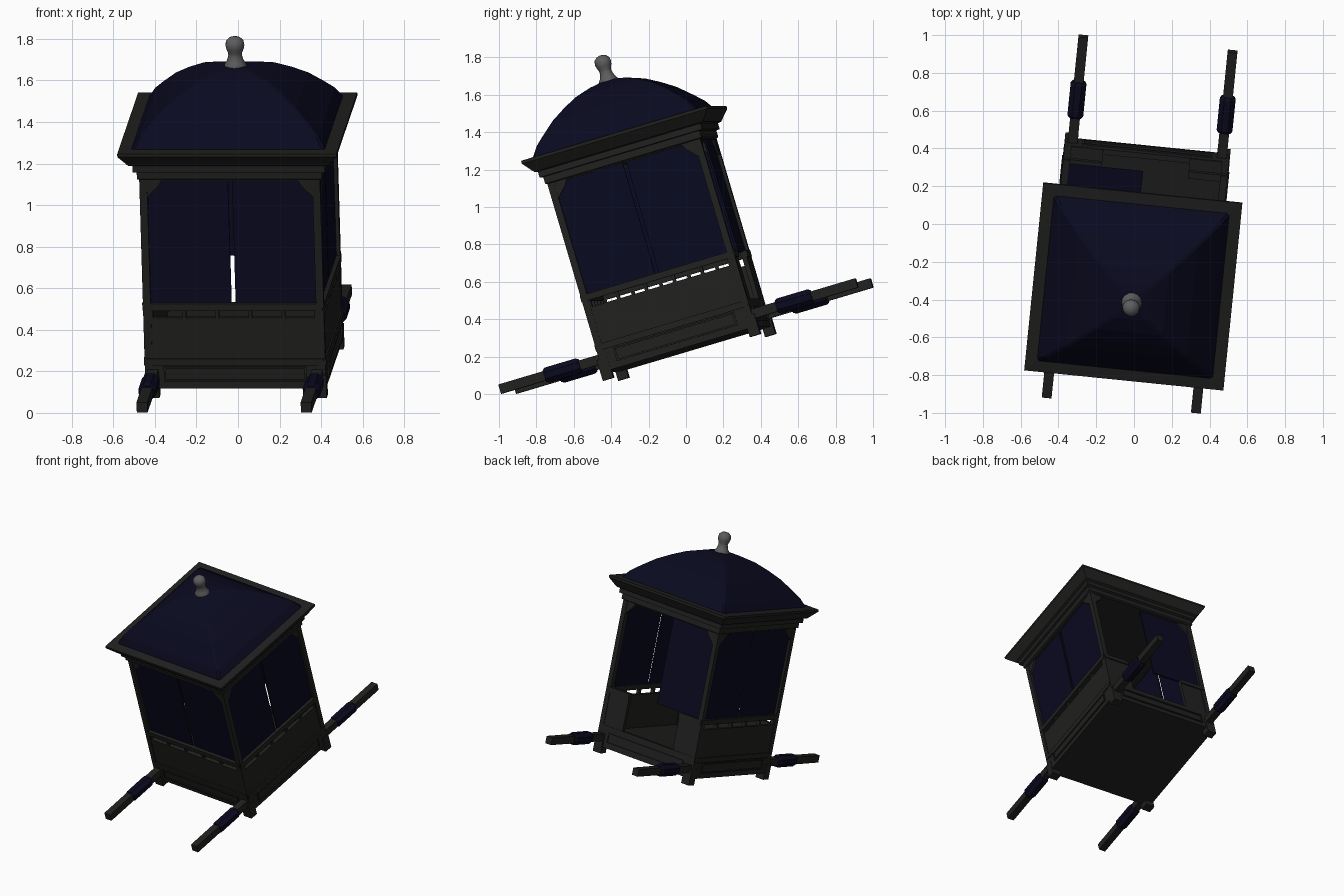
import bpy, bmesh, math
from mathutils import Matrix, Vector

if "Cube" in bpy.data.objects:
    bpy.data.objects.remove(bpy.data.objects["Cube"])

# whole chair is tipped forward and turned slightly
TILT = (Matrix.Translation((0.03, 0, 0.31)) @ Matrix.Rotation(math.radians(-5.8), 4, 'Z')
        @ Matrix.Rotation(math.radians(16.5), 4, 'X'))
# the cabin is a little shallower than wide
CABIN = TILT @ Matrix.Translation((0, -0.013, 0)) @ Matrix.Diagonal((1, 0.98, 1, 1))


def material(name, rgb):
    m = bpy.data.materials.new(name)
    m.diffuse_color = (*rgb, 1)
    m.use_nodes = True
    m.node_tree.nodes["Principled BSDF"].inputs["Base Color"].default_value = m.diffuse_color
    return m


WOOD = material("dark grey wood", (0.0145, 0.0145, 0.014))
CLOTH = material("navy cloth", (0.003, 0.003, 0.0145))
METAL = material("grey metal", (0.11, 0.11, 0.11))


def finish(name, bm, mat, mx=CABIN, smooth=False):
    bmesh.ops.recalc_face_normals(bm, faces=bm.faces)
    bm.transform(mx)
    me = bpy.data.meshes.new(name)
    bm.to_mesh(me)
    bm.free()
    me.materials.append(mat)
    ob = bpy.data.objects.new(name, me)
    bpy.context.collection.objects.link(ob)
    if smooth:
        bpy.context.view_layer.objects.active = ob
        ob.select_set(True)
        bpy.ops.object.shade_smooth_by_angle(angle=math.radians(50))
        ob.select_set(False)
    return ob


def box(bm, x, y, z, mx=Matrix()):
    """box from (min, max) ranges"""
    c = Vector([(r[0] + r[1]) / 2 for r in (x, y, z)])
    s = [abs(r[1] - r[0]) for r in (x, y, z)]
    bmesh.ops.create_cube(bm, size=1, matrix=mx @ Matrix.Translation(c) @ Matrix.Diagonal((*s, 1)))


def prism(bm, pts, y0, y1, mx):
    """outline in x/z extruded along y"""
    a, b = [[bm.verts.new(mx @ Vector((x, y, z))) for x, z in pts] for y in (y0, y1)]
    bm.faces.new(a)
    bm.faces.new(b[::-1])
    n = len(pts)
    for i in range(n):
        bm.faces.new((a[i], a[(i + 1) % n], b[(i + 1) % n], b[i]))


def loft(bm, rings):
    """skin a stack of rings and cap both ends"""
    vs = [[bm.verts.new(p) for p in r] for r in rings]
    for a, b in zip(vs, vs[1:]):
        n = len(a)
        for i in range(n):
            bm.faces.new((a[i], a[(i + 1) % n], b[(i + 1) % n], b[i]))
    bm.faces.new(vs[0])
    bm.faces.new(vs[-1])


def square(h, z, c=0.0):
    """square ring, corners cut by c when given"""
    out = []
    for sx, sy in ((1, 1), (-1, 1), (-1, -1), (1, -1)):
        if not c:
            out.append((sx * h, sy * h, z))
        else:
            p = [(sx * h, sy * (h - c), z), (sx * (h - c), sy * h, z)]
            out += p if sx * sy > 0 else p[::-1]
    return out


def circle(r, z, n=16):
    return [(r * math.cos(2 * math.pi * i / n), r * math.sin(2 * math.pi * i / n), z) for i in range(n)]


B = 0.437                       # body half width
TURNS = [Matrix.Rotation(math.pi / 2 * k, 4, 'Z') for k in range(4)]   # front, right, back, left

# floor and base skirt with raised panels, plus a doorstep at the back
bm = bmesh.new()
box(bm, (-B, B), (-B, B), (-0.07, 0.04))
box(bm, (-0.42, 0.42), (B - 0.03, B), (0.03, 0.085))
for t in TURNS:
    for z in ((-0.035, -0.025), (0.03, 0.04)):
        box(bm, (-0.345, 0.345), (-B - 0.008, -B + 0.01), z, t)
    for x in (-0.345, 0.335):
        box(bm, (x, x + 0.01), (-B - 0.008, -B + 0.01), (-0.035, 0.04), t)
finish("base", bm, WOOD)

# lower walls with a slotted rail; the back has a doorway
bm = bmesh.new()
for k, t in enumerate(TURNS):
    spans = [(-0.43, -0.23), (0.23, 0.43)] if k == 2 else [(-0.43, 0.43)]
    for x in spans:
        box(bm, x, (-B + 0.004, -B + 0.03), (0.03, 0.32 if k == 2 else 0.282), t)
        box(bm, x, (-B - 0.004, -B + 0.034), (0.32, 0.355), t)
        if k != 2:
            box(bm, x, (-B - 0.004, -B + 0.03), (0.045, 0.08), t)
    if k != 2:
        for x in [-0.4 + 0.16 * i for i in range(6)]:
            box(bm, (x - 0.009, x + 0.009), (-B + 0.004, -B + 0.03), (0.275, 0.33), t)
finish("lower_walls", bm, WOOD)

# corner posts, top rail and angled corner brackets
bm = bmesh.new()
for t in TURNS:
    box(bm, (-B, -B + 0.037), (-B, -B + 0.037), (0.03, 1.0), t)
    box(bm, (-B, B), (-B, -B + 0.037), (0.972, 1.0), t)
    for s in (-1, 1):
        prism(bm, [(s * 0.405, 0.885), (s * 0.405, 0.98), (s * 0.325, 0.98), (s * 0.345, 0.945)],
              -B + 0.003, -B + 0.03, t)
finish("posts", bm, WOOD)

# curtains, a pair per side and a single one at the doorway
bm = bmesh.new()
for k, t in enumerate(TURNS):
    if k != 2:
        box(bm, (-0.405, -0.01), (-B + 0.018, -B + 0.03), (0.352, 0.98), t)
    box(bm, (0.01, 0.405), (-B + 0.018, -B + 0.03), (0.352, 0.98), t)
finish("curtains", bm, CLOTH)

# stepped cornice with flared eave
bm = bmesh.new()
loft(bm, [square(h, z) for h, z in ((0.437, 0.978), (0.447, 0.983), (0.447, 1.02), (0.465, 1.023),
                                    (0.465, 1.055), (0.483, 1.06), (0.53, 1.118), (0.53, 1.134),
                                    (0.46, 1.138))])
finish("cornice", bm, WOOD)

# domed square roof with narrow flat hips
bm = bmesh.new()
loft(bm, [square(h, z, 0.012) for h, z in ((0.467, 1.125), (0.467, 1.14), (0.435, 1.19), (0.39, 1.235),
                                           (0.32, 1.3), (0.25, 1.348), (0.18, 1.388), (0.1, 1.416),
                                           (0.03, 1.43))])
finish("roof", bm, CLOTH)

# finial
bm = bmesh.new()
loft(bm, [circle(r, z) for r, z in ((0.054, 1.4), (0.054, 1.43), (0.042, 1.447), (0.033, 1.475),
                                    (0.034, 1.49), (0.042, 1.508), (0.046, 1.527), (0.042, 1.549),
                                    (0.026, 1.564), (0.008, 1.569))])
finish("finial", bm, METAL, smooth=True)

# carrying poles, cloth grips and corner feet
poles, grips, feet = bmesh.new(), bmesh.new(), bmesh.new()
for s in (-1, 1):
    box(poles, (s * 0.397 - 0.026, s * 0.397 + 0.026), (-1, 1), (-0.026, 0.026))
    for e in (-1, 1):
        rings = []
        for r, y in ((0.033, 0.55), (0.042, 0.565), (0.042, 0.735), (0.033, 0.75)):
            rings.append([(s * 0.397 + r / 0.924 * math.cos(a), e * y, r / 0.924 * math.sin(a))
                          for a in [math.pi / 8 + i * math.pi / 4 for i in range(8)]])
        loft(grips, rings)
        box(feet, (s * 0.37, s * 0.44), (e * 0.39, e * 0.45), (-0.115, 0.0))
finish("poles", poles, WOOD, TILT)
finish("pole_grips", grips, CLOTH, TILT)
finish("feet", feet, WOOD)
